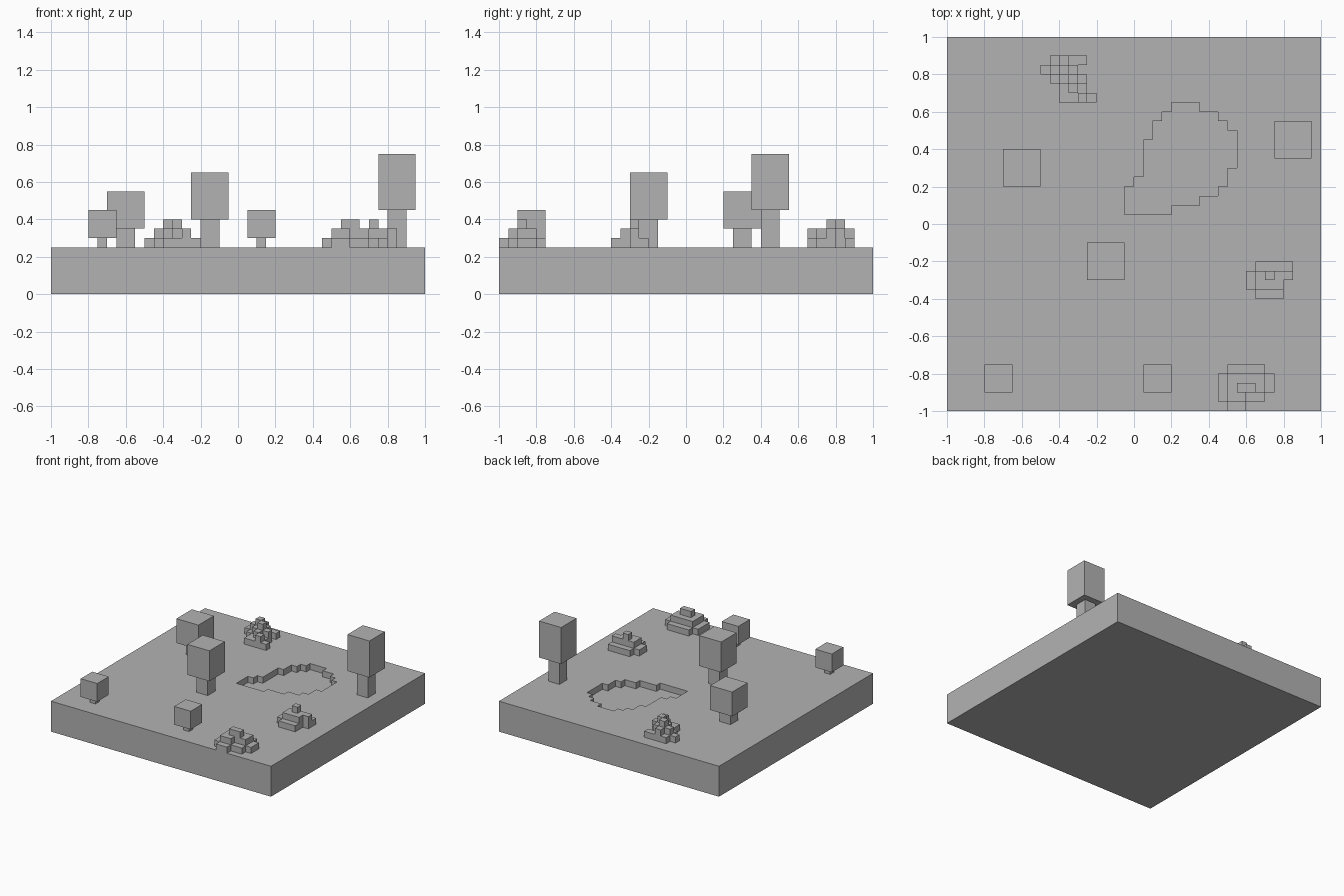
import bpy
import bmesh
import math
from mathutils import Vector

cube = bpy.data.objects.get("Cube")
if cube:
    bpy.data.objects.remove(cube, do_unlink=True)

CELL = 0.05     # size of one block
GROUND = 0.25   # height of the ground surface
LEVELS = ".-=#" # block heights used in the maps

stone = bpy.data.materials.new("plain_grey")
stone.use_nodes = True
grey = (0.45, 0.45, 0.45, 1)
stone.diffuse_color = grey
stone.node_tree.nodes["Principled BSDF"].inputs["Base Color"].default_value = grey


def finish(name, bm):
    mesh = bpy.data.meshes.new(name)
    bm.to_mesh(mesh)
    bm.free()
    mesh.materials.append(stone)
    obj = bpy.data.objects.new(name, mesh)
    bpy.context.collection.objects.link(obj)
    return obj


def box(name, x, y, width, bottom, top):
    """Square block centred on x, y."""
    bm = bmesh.new()
    bmesh.ops.create_cube(bm, size=1)
    bmesh.ops.scale(bm, vec=(width, width, top - bottom), verts=bm.verts)
    bmesh.ops.translate(bm, vec=(x, y, (bottom + top) / 2), verts=bm.verts)
    return finish(name, bm)


def block_pile(name, left, back, base, rows):
    """Outer skin of a pile of blocks; rows run from back to front."""
    filled = {(c, -r, k) for r, row in enumerate(rows)
              for c, mark in enumerate(row) for k in range(LEVELS.index(mark))}
    bm = bmesh.new()
    for cell in filled:
        centre = Vector(cell) + Vector((0.5, -0.5, 0.5))
        for axis in range(3):
            for sign in (-1, 1):
                n = Vector((0, 0, 0))
                n[axis] = sign
                if tuple(int(a + b) for a, b in zip(cell, n)) in filled:
                    continue
                u = Vector((0, 0, 0))
                u[(axis + 1) % 3] = 0.5
                v = n.cross(u)
                corners = (-u - v, u - v, u + v, v - u)
                bm.faces.new([bm.verts.new(centre + n / 2 + k) for k in corners])
    bmesh.ops.remove_doubles(bm, verts=bm.verts, dist=0.01)
    bmesh.ops.dissolve_limit(bm, angle_limit=math.radians(1),
                             verts=bm.verts, edges=bm.edges)
    bmesh.ops.scale(bm, vec=(CELL, CELL, CELL), verts=bm.verts)
    bmesh.ops.translate(bm, vec=(left, back, base), verts=bm.verts)
    return finish(name, bm)


# Ground slab with a sunken, stepped pond
ground = box("ground", 0, 0, 2, 0, GROUND)
pond = block_pile("pond_cutter", -0.05, 0.65, GROUND - CELL, [
    ".....===....",
    "....======..",
    "...========.",
    "...=========",
    "..==========",
    "..==========",
    "..==========",
    "..=========.",
    ".==========.",
    "==========..",
    "========....",
    "=====......."])
pond.hide_render = True
cut = ground.modifiers.new("pond", "BOOLEAN")
cut.operation = "DIFFERENCE"
cut.solver = "EXACT"
cut.object = pond
bpy.context.view_layer.objects.active = ground
bpy.ops.object.modifier_apply(modifier=cut.name)
bpy.data.objects.remove(pond, do_unlink=True)

# Rock piles
block_pile("back_rocks", -0.5, 0.9, GROUND, [
    ".-=--.",
    "-=#=..",
    ".-=#=.",
    "..-=-.",
    "..--=-"])
block_pile("side_rocks", 0.6, -0.2, GROUND, [
    ".----",
    "-=#==",
    "-===.",
    ".---."])
block_pile("front_rocks", 0.45, -0.75, GROUND, [
    ".----.",
    "-====-",
    "-=##=-",
    "-==--.",
    ".--..."])

# Trees: position, trunk width, crown width, crown bottom and top
trees = {
    "left_tree": (-0.6, 0.3, 0.1, 0.2, 0.35, 0.55),
    "middle_tree": (-0.15, -0.2, 0.1, 0.2, 0.4, 0.65),
    "tall_tree": (0.85, 0.45, 0.1, 0.2, 0.45, 0.75),
    "corner_bush": (-0.725, -0.825, 0.05, 0.15, 0.3, 0.45),
    "front_bush": (0.125, -0.825, 0.05, 0.15, 0.3, 0.45),
}
for name, (x, y, trunk, crown, bottom, top) in trees.items():
    box(name + "_trunk", x, y, trunk, GROUND, bottom)
    box(name + "_crown", x, y, crown, bottom, top)
